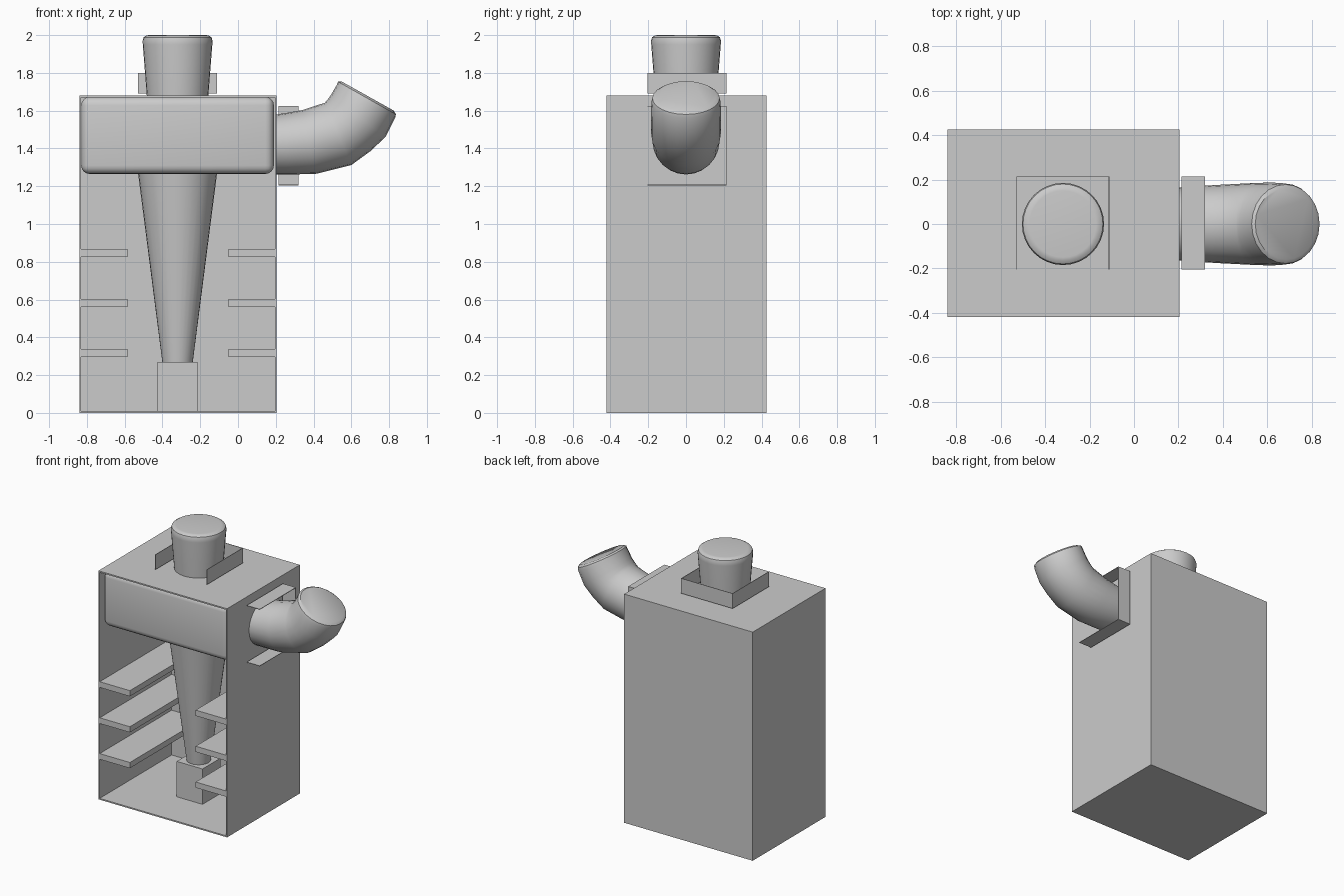
import bpy, bmesh, math
from mathutils import Vector

if "Cube" in bpy.data.objects:
    bpy.data.objects.remove(bpy.data.objects["Cube"])

CX = -0.32  # axis of funnel, chute and pedestal


def finish(name, bm, angle=None):
    bmesh.ops.recalc_face_normals(bm, faces=bm.faces)
    me = bpy.data.meshes.new(name)
    bm.to_mesh(me)
    bm.free()
    ob = bpy.data.objects.new(name, me)
    bpy.context.collection.objects.link(ob)
    if angle:
        bpy.ops.object.select_all(action='DESELECT')
        ob.select_set(True)
        bpy.context.view_layer.objects.active = ob
        bpy.ops.object.shade_smooth_by_angle(angle=math.radians(angle))
    return ob


def box(name, lo, hi, open_dirs=(), wall=0.0, bevel=0.0):
    """Box from corner to corner; faces looking along open_dirs are removed."""
    lo, hi = Vector(lo), Vector(hi)
    bm = bmesh.new()
    bmesh.ops.create_cube(bm, size=1)
    for v in bm.verts:
        v.co = Vector(v.co[i] * (hi[i] - lo[i]) + (lo[i] + hi[i]) / 2 for i in range(3))
    if bevel:
        bmesh.ops.bevel(bm, geom=bm.edges[:], offset=bevel, segments=4,
                        profile=0.5, affect='EDGES')
    bm.normal_update()
    gone = [f for f in bm.faces if any(f.normal.dot(Vector(d)) > 0.9 for d in open_dirs)]
    ob_open = bool(gone)
    if ob_open:
        bmesh.ops.delete(bm, geom=gone, context='FACES')
    ob = finish(name, bm, 30 if bevel else None)
    if wall:
        mod = ob.modifiers.new("wall", 'SOLIDIFY')
        mod.thickness = wall
        mod.offset = -1
        mod.use_even_offset = True
    return ob


def loft(name, rings, sides, angle):
    """Skin capped rings; each ring is (centre, half axis A, half axis B)."""
    bm = bmesh.new()
    loops = []
    for c, a, b in rings:
        loops.append([bm.verts.new(Vector(c) + Vector(a) * math.cos(t) + Vector(b) * math.sin(t))
                      for t in (2 * math.pi * i / sides for i in range(sides))])
    for p, q in zip(loops, loops[1:]):
        for i in range(sides):
            j = (i + 1) % sides
            bm.faces.new((p[i], p[j], q[j], q[i]))
    bm.faces.new(loops[0])
    bm.faces.new(loops[-1])
    return finish(name, bm, angle)


def round_part(name, profile, sides=32):
    return loft(name, [((CX, 0, z), (r, 0, 0), (0, r, 0)) for r, z in profile], sides, 35)


# open-fronted cabinet
box("cabinet", (-0.84, -0.42, 0), (0.205, 0.425, 1.68), [(0, -1, 0)], wall=0.01)

# rounded hopper, tapering funnel and pedestal
box("hopper", (-0.83, -0.39, 1.265), (0.19, 0.39, 1.673), bevel=0.045)
round_part("funnel", [(0.08, 0.265), (0.21, 1.275)])
box("pedestal", (CX - 0.105, -0.105, 0.01), (CX + 0.105, 0.105, 0.27))

# three shelves on each side wall
for i, z in enumerate((0.297, 0.56, 0.825)):
    for side, x in (("left", -0.83), ("right", -0.05)):
        box(f"shelf_{side}_{i + 1}", (x, -0.42, z), (x + 0.245, 0.415, z + 0.042))

# flared chute on the roof
round_part("top_chute", [(0.162, 1.67), (0.184, 1.95), (0.185, 1.97),
                         (0.18, 1.988), (0.165, 1.998), (0.15, 2.0)])

# collars, open at the front and along the duct axis
box("top_collar", (-0.53, -0.205, 1.69), (-0.11, 0.215, 1.80),
    [(0, -1, 0), (0, 0, 1), (0, 0, -1)], wall=0.004)
box("side_collar", (0.215, -0.205, 1.205), (0.32, 0.215, 1.625),
    [(0, -1, 0), (1, 0, 0), (-1, 0, 0)], wall=0.004)

# bent side duct: outer (x, z), inner (x, z), half width in y
sections = [((0.205, 1.263), (0.205, 1.58), 0.165),
            ((0.26, 1.262), (0.25, 1.587), 0.168),
            ((0.41, 1.265), (0.34, 1.603), 0.176),
            ((0.60, 1.312), (0.46, 1.642), 0.184),
            ((0.70, 1.385), (0.475, 1.66), 0.186),
            ((0.78, 1.46), (0.49, 1.68), 0.186),
            ((0.832, 1.562), (0.522, 1.735), 0.183),
            ((0.836, 1.58), (0.53, 1.753), 0.178),
            ((0.825, 1.60), (0.546, 1.756), 0.16)]
rings = []
for (ox, oz), (ix, iz), w in sections:
    rings.append((((ox + ix) / 2, 0, (oz + iz) / 2),
                  ((ix - ox) / 2, 0, (iz - oz) / 2), (0, w, 0)))
loft("side_duct", rings, 24, 35)
